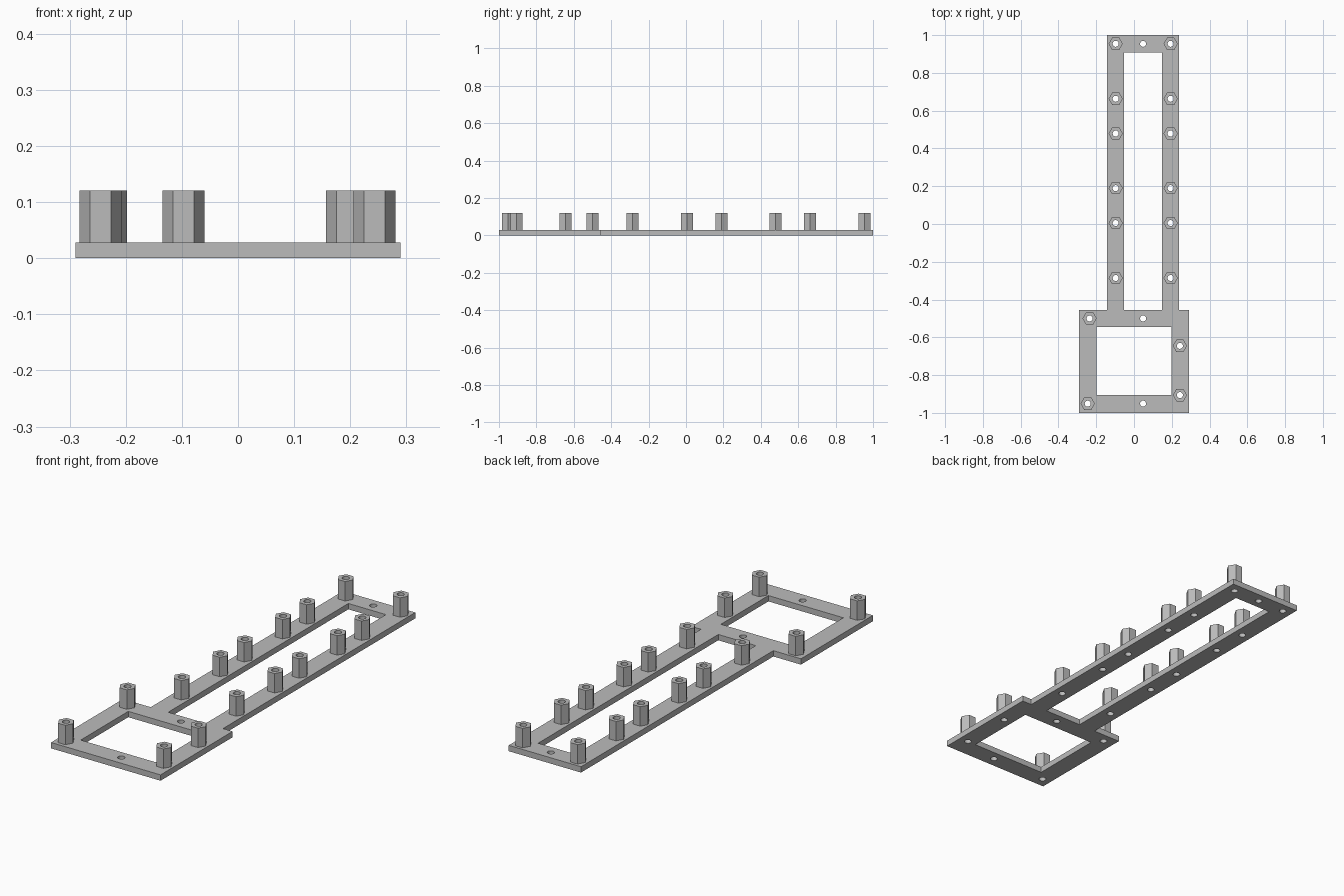
import bpy, bmesh
from math import cos, sin, tau

cube = bpy.data.objects.get("Cube")
if cube:
    bpy.data.objects.remove(cube, do_unlink=True)

PLATE_TOP = 0.028
POST_TOP = 0.121
HOLE_R = 0.016

grey = bpy.data.materials.new("plain_grey")
grey.use_nodes = True
grey.diffuse_color = (0.5, 0.5, 0.5, 1)
bsdf = grey.node_tree.nodes["Principled BSDF"]
bsdf.inputs["Base Color"].default_value = (0.5, 0.5, 0.5, 1)
bsdf.inputs["Roughness"].default_value = 0.6


def ring(x, y, radius, sides):
    return [(x + radius * cos(tau * i / sides), y + radius * sin(tau * i / sides))
            for i in range(sides)]


def rect(x0, x1, y0, y1):
    return [(x0, y0), (x1, y0), (x1, y1), (x0, y1)]


def extruded(name, loops, z0, z1):
    """Solid from an outer outline and hole outlines."""
    bm = bmesh.new()
    for loop in loops:
        verts = [bm.verts.new((x, y, z0)) for x, y in loop]
        for a, b in zip(verts, verts[1:] + verts[:1]):
            bm.edges.new((a, b))
    bmesh.ops.triangle_fill(bm, edges=bm.edges[:], use_beauty=True, use_dissolve=False)
    out = bmesh.ops.extrude_face_region(bm, geom=bm.faces[:], use_keep_orig=True)
    top = [g for g in out["geom"] if isinstance(g, bmesh.types.BMVert)]
    bmesh.ops.translate(bm, verts=top, vec=(0, 0, z1 - z0))
    bmesh.ops.recalc_face_normals(bm, faces=bm.faces[:])
    mesh = bpy.data.meshes.new(name)
    bm.to_mesh(mesh)
    bm.free()
    mesh.materials.append(grey)
    obj = bpy.data.objects.new(name, mesh)
    bpy.context.collection.objects.link(obj)
    return obj


# Standoff positions: paired rows on the long frame, four on the wide frame
posts = [(x, y) for y in (0.954, 0.663, 0.479, 0.19, 0.005, -0.286)
         for x in (-0.097, 0.194)]
posts += [(-0.235, -0.5), (0.243, -0.645), (0.243, -0.906), (-0.245, -0.951)]
# Mounting holes in the cross bars
mounts = [(0.048, y) for y in (0.954, -0.5, -0.951)]

# Base plate with two windows and all through holes
outline = [(-0.29, -1), (0.29, -1), (0.29, -0.455), (0.239, -0.455),
           (0.239, 1), (-0.144, 1), (-0.144, -0.455), (-0.29, -0.455)]
windows = [rect(-0.052, 0.147, -0.454, 0.909), rect(-0.199, 0.198, -0.546, -0.906)]
holes = [ring(x, y, HOLE_R, 24) for x, y in posts + mounts]
extruded("base_plate", [outline] + windows + holes, 0, PLATE_TOP)

# Hexagonal standoffs with a bore
for i, (x, y) in enumerate(posts):
    extruded(f"standoff_{i + 1}", [ring(x, y, 0.0375, 6), ring(x, y, HOLE_R, 24)],
             PLATE_TOP, POST_TOP)
